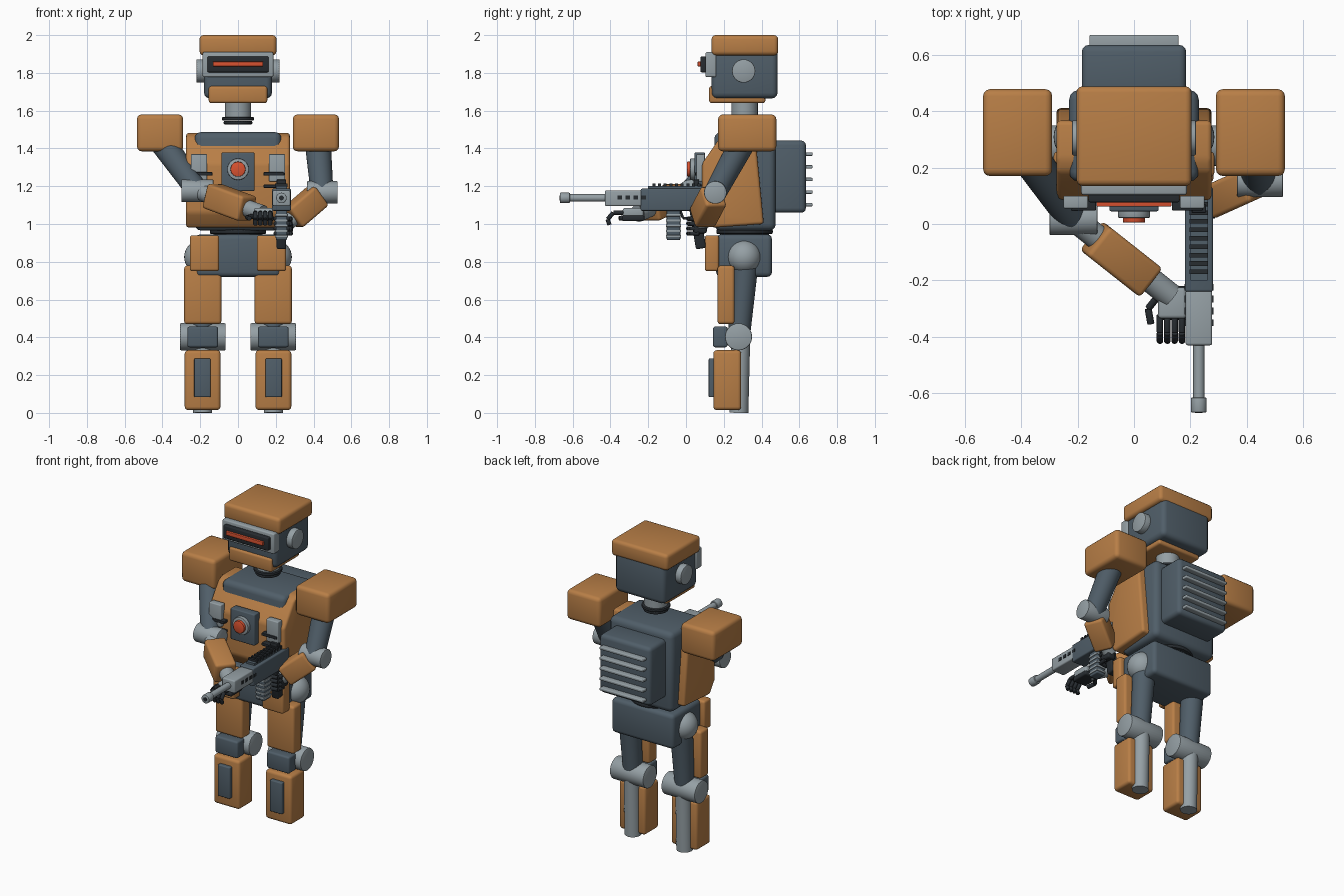
import bpy, bmesh, math
from mathutils import Vector, Matrix

if "Cube" in bpy.data.objects:
    bpy.data.objects.remove(bpy.data.objects["Cube"])


def material(name, rgb):
    m = bpy.data.materials.new(name)
    m.diffuse_color = (*rgb, 1)
    m.use_nodes = True
    m.node_tree.nodes["Principled BSDF"].inputs["Base Color"].default_value = m.diffuse_color
    return m


ORANGE = material("orange_armor", (0.48, 0.21, 0.062))
SLATE = material("slate_frame", (0.08, 0.112, 0.14))
GREY = material("light_metal", (0.30, 0.35, 0.375))
BLACK = material("black_rubber", (0.02, 0.025, 0.03))
RED = material("red_glow", (0.70, 0.085, 0.03))


def finish(name, bm, mat, bevel=0.0, segments=3):
    """Round the hard edges and turn the bmesh into an object."""
    if bevel:
        bmesh.ops.bevel(bm, geom=bm.edges[:], offset=bevel, segments=segments,
                        profile=0.5, affect='EDGES', clamp_overlap=True)
    bmesh.ops.recalc_face_normals(bm, faces=bm.faces[:])
    me = bpy.data.meshes.new(name)
    bm.to_mesh(me)
    bm.free()
    me.shade_smooth()
    me.set_sharp_from_angle(angle=math.radians(35))
    me.materials.append(mat)
    ob = bpy.data.objects.new(name, me)
    bpy.context.collection.objects.link(ob)
    return ob


def box(name, x, y, z, mat, bevel=0.0):
    """Box from (min, max) ranges."""
    bm = bmesh.new()
    bmesh.ops.create_cube(bm, size=1)
    for v in bm.verts:
        v.co = [r[0] if c < 0 else r[1] for c, r in zip(v.co, (x, y, z))]
    return finish(name, bm, mat, bevel)


def pair(name, x, y, z, mat, bevel=0.0):
    """Box on the +x side and its mirror image."""
    box(name + "_left", x, y, z, mat, bevel)
    box(name + "_right", (-x[1], -x[0]), y, z, mat, bevel)


def aim(a, b):
    a, b = Vector(a), Vector(b)
    d = b - a
    return Matrix.Translation((a + b) / 2) @ d.to_track_quat('Z', 'Y').to_matrix().to_4x4(), d.length


def rod(name, a, b, r, mat, r2=None, sides=32, bevel=0.0):
    """Cylinder or cone between two points."""
    m, length = aim(a, b)
    bm = bmesh.new()
    bmesh.ops.create_cone(bm, cap_ends=True, segments=sides, radius1=r,
                          radius2=r if r2 is None else r2, depth=length, matrix=m)
    return finish(name, bm, mat, bevel, 2)


def beam(name, a, b, w, h, mat, bevel=0.0):
    """Rounded box sleeve between two points."""
    m, length = aim(a, b)
    bm = bmesh.new()
    bmesh.ops.create_cube(bm, size=1, matrix=m @ Matrix.Diagonal((w, h, length, 1)))
    return finish(name, bm, mat, bevel)


def prism(name, profile, half, mat, bevel):
    """Side profile (y, z) extruded across x."""
    bm = bmesh.new()
    face = bm.faces.new([bm.verts.new((-half, y, z)) for y, z in profile])
    new = bmesh.ops.extrude_face_region(bm, geom=[face])["geom"]
    bmesh.ops.translate(bm, vec=(2 * half, 0, 0),
                        verts=[g for g in new if isinstance(g, bmesh.types.BMVert)])
    return finish(name, bm, mat, bevel)


def ball(name, c, r, mat):
    bm = bmesh.new()
    bmesh.ops.create_uvsphere(bm, u_segments=32, v_segments=16, radius=r,
                              matrix=Matrix.Translation(c))
    return finish(name, bm, mat)


# Head
box("head", (-.18, .18), (.135, .485), (1.665, 1.93), SLATE, .03)
box("head_cap", (-.204, .204), (.135, .488), (1.893, 2.0), ORANGE, .022)
box("jaw", (-.155, .155), (.122, .42), (1.64, 1.73), ORANGE, .014)
box("visor_frame", (-.187, .187), (.103, .16), (1.778, 1.91), GREY, .008)
box("visor", (-.162, .162), (.077, .12), (1.803, 1.887), BLACK, .006)
box("visor_slit", (-.133, .133), (.062, .09), (1.835, 1.86), RED, .003)
for s, side in ((1, "left"), (-1, "right")):
    rod("ear_" + side, (s * .15, .305, 1.81), (s * .22, .305, 1.81), .062, GREY, bevel=.005)

# Neck
rod("neck", (0, .31, 1.55), (0, .31, 1.68), .07, GREY)
rod("neck_ring_upper", (0, .31, 1.548), (0, .31, 1.566), .086, BLACK, bevel=.006)
rod("neck_ring_lower", (0, .31, 1.528), (0, .31, 1.546), .076, BLACK, bevel=.006)

# Torso
box("torso", (-.23, .23), (.15, .475), (.965, 1.487), SLATE, .035)
prism("chest_armor", [(.085, 1.32), (.185, 1.465), (.23, 1.482), (.365, 1.482),
                      (.412, 1.0), (.14, .98), (.085, 1.06)], .275, ORANGE, .016)
box("chest_panel", (-.087, .087), (.045, .1), (1.175, 1.378), SLATE, .006)
rod("core_ring", (0, .06, 1.29), (0, .022, 1.29), .057, GREY, bevel=.004)
rod("core_light", (0, .04, 1.29), (0, .005, 1.29), .04, RED, bevel=.004)
pair("chest_plate", (.163, .25), (.055, .1), (1.225, 1.37), GREY, .006)
for i, z in enumerate((1.2, 1.265)):
    pair(f"chest_vent_{i}", (.135, .245), (.048, .095), (z - .009, z + .009), BLACK, .004)
rod("waist", (0, .31, .92), (0, .31, 1.0), .13, SLATE)
rod("waist_ring", (0, .31, .947), (0, .31, .972), .15, BLACK, bevel=.008)

# Backpack with cooling fins
box("backpack", (-.185, .185), (.44, .635), (1.06, 1.442), SLATE, .025)
for i in range(5):
    z = 1.102 + i * .067
    box(f"cooling_fin_{i}", (-.158, .158), (.62, .67), (z - .009, z + .009), GREY, .005)

# Pelvis
box("pelvis", (-.225, .225), (.16, .455), (.72, .945), SLATE, .025)
pair("hip_pad", (.1, .255), (.1, .175), (.75, .94), ORANGE, .014)

# Legs
pair("thigh_armor", (.088, .285), (.167, .257), (.47, .78), ORANGE, .016)
pair("knee_pad", (.105, .268), (.143, .22), (.347, .457), SLATE, .012)
pair("shin_armor", (.093, .282), (.145, .292), (.015, .332), ORANGE, .018)
pair("shin_plate", (.145, .232), (.12, .16), (.083, .288), SLATE, .006)
for s, side in ((1, "left"), (-1, "right")):
    x = s * .187
    ball("hip_joint_" + side, (s * .195, .308, .825), .09, GREY)
    rod("thigh_" + side, (x, .28, .40), (x, .318, .83), .058, SLATE, .07)
    rod("knee_" + side, (s * .065, .278, .403), (s * .308, .278, .403), .072, GREY, bevel=.006)
    rod("lower_leg_" + side, (x, .28, 0), (x, .29, .4), .05, GREY)

# Shoulders
pair("shoulder", (.29, .535), (.17, .478), (1.385, 1.58), ORANGE, .025)

# Supporting arm, reaching across the front
elbow = (-.215, .02, 1.175)
rod("support_upper_arm", (-.42, .31, 1.46), elbow, .07, SLATE, .058)
rod("support_elbow", (-.3, .02, 1.175), (-.13, .02, 1.175), .06, GREY, bevel=.005)
rod("support_forearm", elbow, (.13, -.255, 1.055), .045, GREY)
beam("support_sleeve", (-.14, -.05, 1.15), (.05, -.2, 1.08), .13, .135, ORANGE, .016)
box("support_palm", (.085, .185), (-.335, -.225), (1.035, 1.085), GREY, .012)
box("support_palm_grip", (.09, .19), (-.34, -.22), (1.015, 1.045), BLACK, .01)


def finger(name, points, r):
    for i in range(len(points) - 1):
        rod(f"{name}_joint_{i}", points[i], points[i + 1], r, BLACK, sides=12, bevel=.003)


for i in range(4):
    x = .092 + i * .026
    finger(f"support_finger_{i}", [(x, -.32, 1.06), (x, -.385, 1.06), (x, -.415, 1.025), (x, -.405, .995)], .012)
finger("support_thumb", [(.09, -.25, 1.045), (.05, -.3, 1.035), (.06, -.355, 1.03)], .013)

# Trigger arm
elbow = (.445, .155, 1.167)
rod("trigger_upper_arm", (.42, .315, 1.46), elbow, .07, SLATE, .06)
rod("trigger_elbow", (.365, .155, 1.167), (.528, .155, 1.167), .06, GREY, bevel=.005)
rod("trigger_forearm", elbow, (.255, .08, 1.0), .042, GREY)
beam("trigger_sleeve", (.425, .148, 1.15), (.285, .085, 1.03), .12, .13, ORANGE, .016)
box("trigger_palm", (.235, .29), (.04, .11), (.95, 1.04), BLACK, .012)
for i in range(4):
    z = .95 + i * .026
    finger(f"trigger_finger_{i}", [(.28, .07, z), (.275, .02, z), (.22, .012, z), (.195, .035, z)], .012)

# Rifle
GX, GZ = .23, 1.138
box("rifle_body", (.18, .28), (-.24, .13), (1.07, 1.187), SLATE, .008)
box("rifle_handguard", (.183, .277), (-.43, -.235), (1.095, 1.178), GREY, .008)
rod("rifle_barrel", (GX, -.63, GZ), (GX, -.41, GZ), .02, GREY, sides=20)
rod("rifle_muzzle", (GX, -.668, GZ), (GX, -.615, GZ), .028, GREY, sides=20, bevel=.004)
rod("rifle_bore", (GX, -.67, GZ), (GX, -.66, GZ), .013, BLACK, sides=16)
for i in range(4):
    y = -.35 + i * .042
    box(f"handguard_slot_{i}", (.179, .281), (y - .012, y + .012), (1.13, 1.15), BLACK)
box("rifle_rail", (.2, .26), (-.2, .09), (1.18, 1.2), SLATE)
for i in range(9):
    y = -.17 + i * .03
    box(f"rail_tooth_{i}", (.197, .263), (y - .008, y + .008), (1.195, 1.214), BLACK)
box("rear_sight", (.205, .255), (.04, .07), (1.2, 1.235), BLACK, .004)
beam("rifle_grip", (GX, .045, 1.08), (GX, .08, .87), .05, .055, BLACK, .01)
box("rifle_magazine", (.2, .26), (-.102, -.03), (.915, 1.09), SLATE, .006)
for i in range(5):
    z = .935 + i * .028
    box(f"magazine_rib_{i}", (.196, .264), (-.106, -.026), (z - .006, z + .006), GREY, .002)
finger("trigger_guard", [(GX, -.03, 1.07), (GX, -.015, 1.03), (GX, .03, 1.03)], .007)
